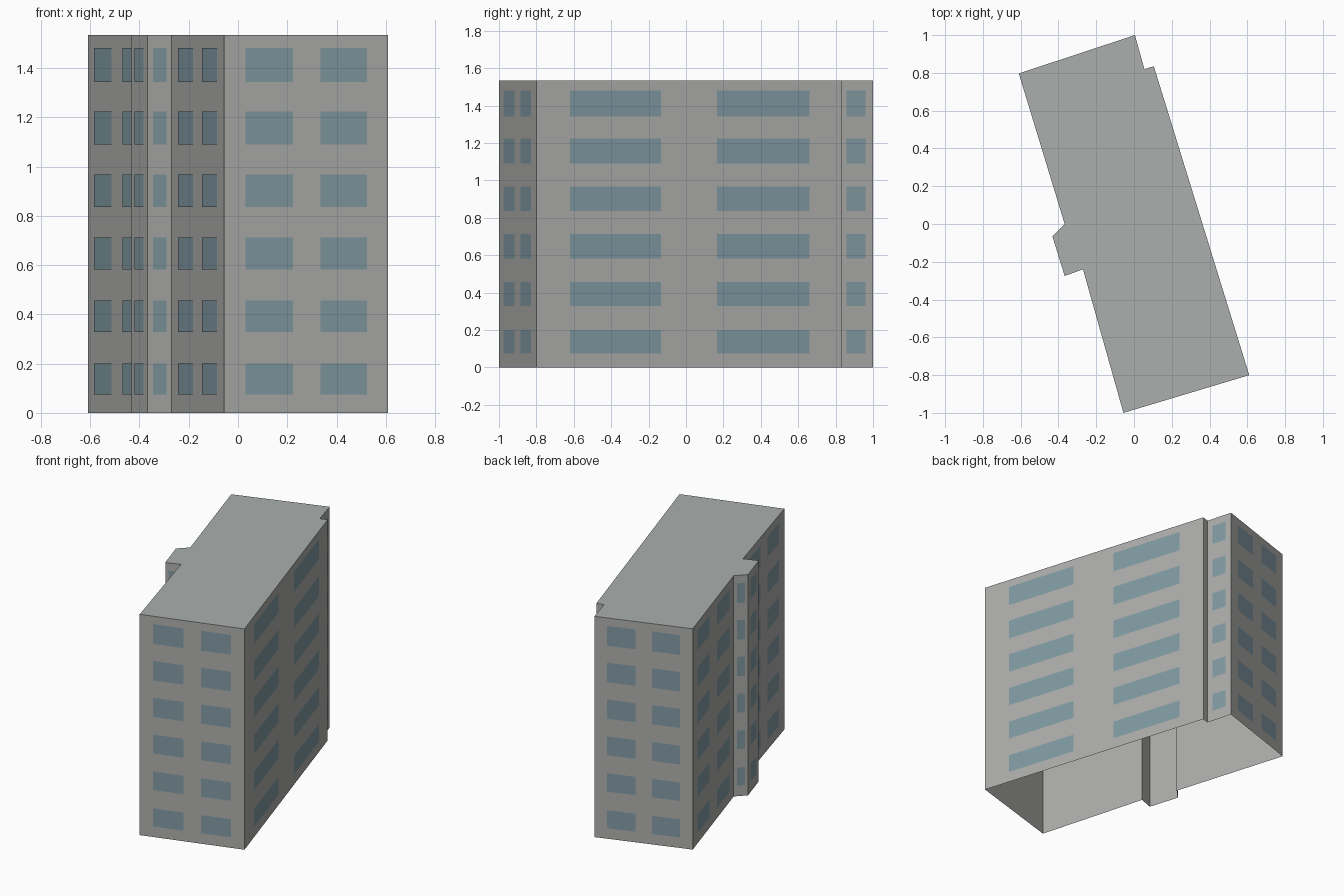
import bpy
import bmesh
from mathutils import Vector

cube = bpy.data.objects.get("Cube")
if cube:
    bpy.data.objects.remove(cube, do_unlink=True)


def material(name, rgb):
    mat = bpy.data.materials.new(name)
    mat.use_nodes = True
    mat.diffuse_color = (*rgb, 1)
    mat.node_tree.nodes["Principled BSDF"].inputs["Base Color"].default_value = (*rgb, 1)
    return mat


def make_object(name, bm, *mats):
    mesh = bpy.data.meshes.new(name)
    bm.to_mesh(mesh)
    bm.free()
    for mat in mats:
        mesh.materials.append(mat)
    obj = bpy.data.objects.new(name, mesh)
    bpy.context.collection.objects.link(obj)
    return obj


wall_grey = material("wall grey", (0.42, 0.425, 0.41))
roof_grey = material("roof grey", (0.405, 0.43, 0.415))
glass_blue = material("window blue", (0.22, 0.325, 0.365))

HEIGHT = 1.535
FLOORS = 6
PLATE_GAP = 0.002
PAIR = [(0.13, 0.42), (0.585, 0.87)]
LONG_PAIR = [(0.11, 0.407), (0.59, 0.893)]
SINGLE = [(0.21, 0.78)]

# Footprint, anticlockwise: wall name, start corner, window spans along the wall
WALLS = [
    ("front", (-0.056, -1.0), PAIR),
    ("left_side", (0.61, -0.80), LONG_PAIR),
    ("step", (0.105, 0.835), []),
    ("recess", (0.055, 0.82), SINGLE),
    ("back", (0.005, 1.0), PAIR),
    ("right_rear", (-0.61, 0.797), LONG_PAIR),
    ("bay_chamfer", (-0.367, 0.0), SINGLE),
    ("bay_side", (-0.432, -0.065), SINGLE),
    ("bay_front", (-0.367, -0.275), SINGLE),
    ("right_front", (-0.27, -0.24), PAIR),
]

# Building shell, open underneath, with a flat roof
bm = bmesh.new()
base = [bm.verts.new((*corner, 0)) for _, corner, _ in WALLS]
top = [bm.verts.new((*corner, HEIGHT)) for _, corner, _ in WALLS]
for i in range(len(WALLS)):
    j = (i + 1) % len(WALLS)
    bm.faces.new((base[i], base[j], top[j], top[i]))
bm.faces.new(top).material_index = 1
make_object("building_shell", bm, wall_grey, roof_grey)

# Window plates, one object per wall
for i, (name, corner, spans) in enumerate(WALLS):
    if not spans:
        continue
    start = Vector((*corner, 0))
    along = Vector((*WALLS[(i + 1) % len(WALLS)][1], 0)) - start
    outward = along.cross(Vector((0, 0, 1))).normalized() * PLATE_GAP
    bm = bmesh.new()
    for floor in range(FLOORS):
        low = 0.074 + 0.2538 * floor
        high = 0.2 + 0.2562 * floor
        for a, b in spans:
            quad = [(a, low), (b, low), (b, high), (a, high)]
            bm.faces.new([bm.verts.new(start + along * t + outward + Vector((0, 0, z)))
                          for t, z in quad])
    make_object(name + "_windows", bm, glass_blue)
